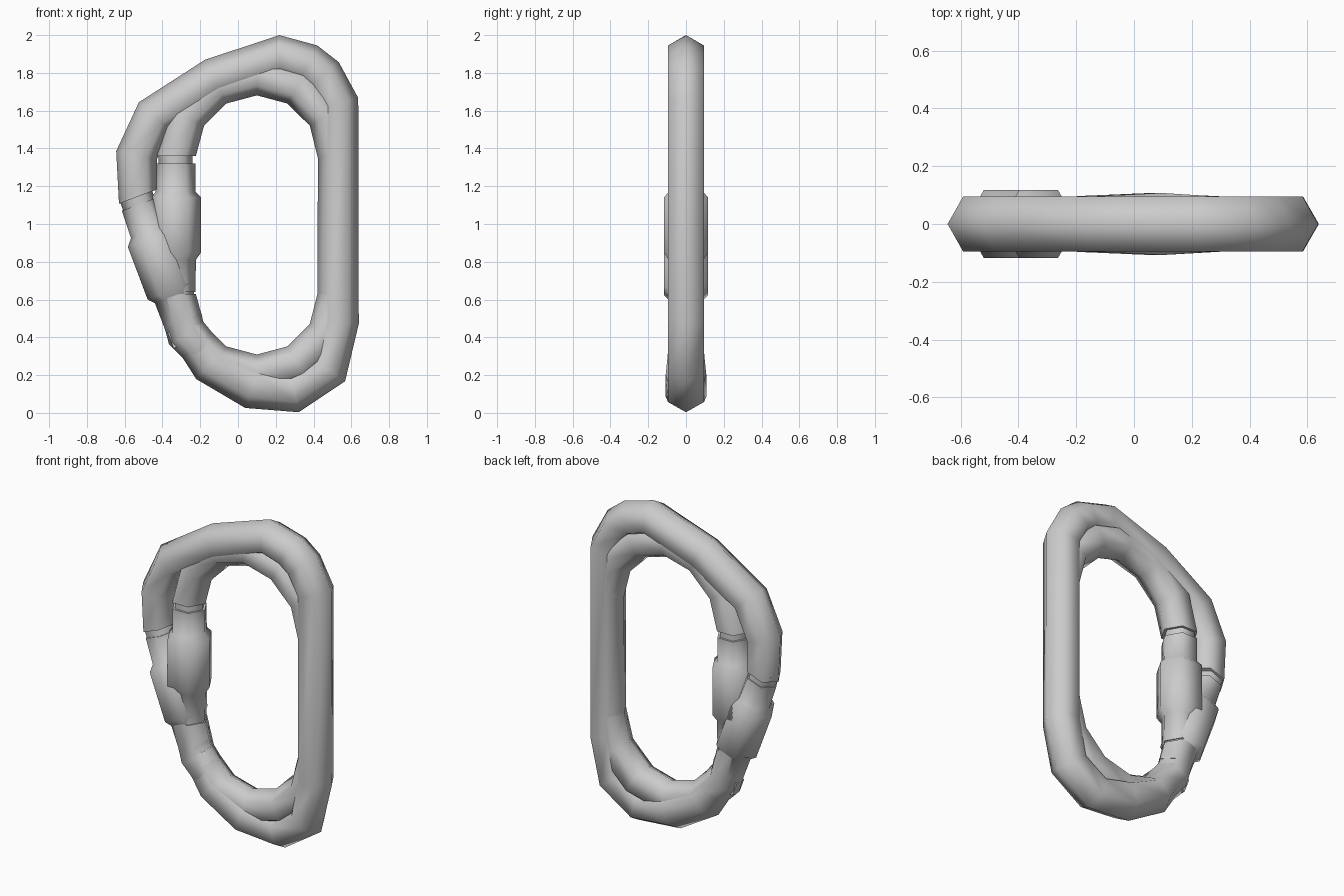
import bpy, bmesh
from math import radians, sin, cos
from mathutils import Vector

if "Cube" in bpy.data.objects:
    bpy.data.objects.remove(bpy.data.objects["Cube"])

SIDES = 6


def finish(name, bm):
    bmesh.ops.recalc_face_normals(bm, faces=bm.faces)
    me = bpy.data.meshes.new(name)
    bm.to_mesh(me)
    bm.free()
    ob = bpy.data.objects.new(name, me)
    bpy.context.collection.objects.link(ob)
    bpy.ops.object.select_all(action='DESELECT')
    ob.select_set(True)
    bpy.context.view_layer.objects.active = ob
    bpy.ops.object.shade_smooth_by_angle(angle=radians(62))
    return ob


def sweep(name, path, end_dirs=(None, None)):
    """Six-sided tube along (x, z, radius) points lying in the y = 0 plane."""
    pts = [Vector((x, 0, z)) for x, z, r in path]
    bm = bmesh.new()
    rings = []
    for i, p in enumerate(pts):
        a = (p - pts[i - 1]).normalized() if i else Vector()
        b = (pts[i + 1] - p).normalized() if i < len(pts) - 1 else Vector()
        d = (a + b).normalized()
        if i == 0 and end_dirs[0]:
            d = end_dirs[0]
        if i == len(pts) - 1 and end_dirs[1]:
            d = end_dirs[1]
        n = Vector((d.z, 0, -d.x))
        r = path[i][2]
        ring = []
        for k in range(SIDES):
            t = radians(360 * k / SIDES)
            ring.append(bm.verts.new(p + n * r * cos(t) + Vector((0, r * sin(t), 0))))
        rings.append(ring)
    for r0, r1 in zip(rings, rings[1:]):
        for k in range(SIDES):
            j = (k + 1) % SIDES
            bm.faces.new((r0[k], r0[j], r1[j], r1[k]))
    bm.faces.new(rings[0])
    bm.faces.new(rings[-1])
    return finish(name, bm)


def along(start, d, profile):
    return [(start.x + d.x * s, start.z + d.z * s, r) for s, r in profile]


# Oval ring body: two half circles joined by the straight spine
oval = []
for zc, first in ((1.36, 180), (0.63, 0)):
    for k in range(7):
        t = radians(first - 30 * k)
        oval.append((0.10 + 0.43 * cos(t), zc + 0.428 * sin(t), 0.107))
sweep("oval_body", oval, (Vector((0, 0, 1)), Vector((0, 0, 1))))

# D-shaped ring body, from the nose over the top to the hinge
gate_start = Vector((-0.53, 0, 1.12))
gate_dir = Vector((0.353, 0, -0.936)).normalized()
d_path = [(-0.53, 1.145, .107), (-0.537, 1.364, .11), (-0.442, 1.572, .11),
          (-0.128, 1.77, .11), (0.222, 1.89, .11), (0.37, 1.847, .11),
          (0.45, 1.785, .11), (0.53, 1.64, .11), (0.53, 0.483, .11),
          (0.476, 0.229, .11), (0.297, 0.111, .11), (0.077, 0.144, .124),
          (-0.147, 0.263, .112), (-0.275, 0.445, .1)]
sweep("d_body", d_path, (-gate_dir, -gate_dir))

# Gates with screw sleeves
gate = [(.017, .097), (.17, .103), (.207, .135), (.504, .135), (.537, .106), (.69, .105)]
sweep("d_gate", along(gate_start, gate_dir, gate))
down = Vector((0, 0, -1))
oval_start = Vector((-0.33, 0, 1.36))
oval_gate = [(.04, .104), (.19, .106), (.22, .135), (.51, .135), (.55, .107), (.72, .105)]
sweep("oval_gate", along(oval_start, down, oval_gate))

# Recessed latch necks and hinge pieces closing the gaps
for label, start, d, n0, n1, h0, h1 in (
        ("d", gate_start, gate_dir, -.05, .06, .66, .74),
        ("oval", oval_start, down, -.03, .08, .69, .76)):
    sweep(label + "_latch_neck", along(start, d, [(n0, .09), (n1, .09)]))
    sweep(label + "_hinge", along(start, d, [(h0, .098), (h1, .098)]))

# Small hinge tab at the outside of the D gate
c = gate_start + gate_dir * .75
side = Vector((-0.936, 0, -0.353)) * .065
bm = bmesh.new()
bmesh.ops.create_cube(bm, size=1)
for v in bm.verts:
    x, y, z = v.co
    v.co = c + side * (1 + x) + gate_dir * (z * .09) + Vector((0, y * .07, 0))
finish("d_hinge_tab", bm)
